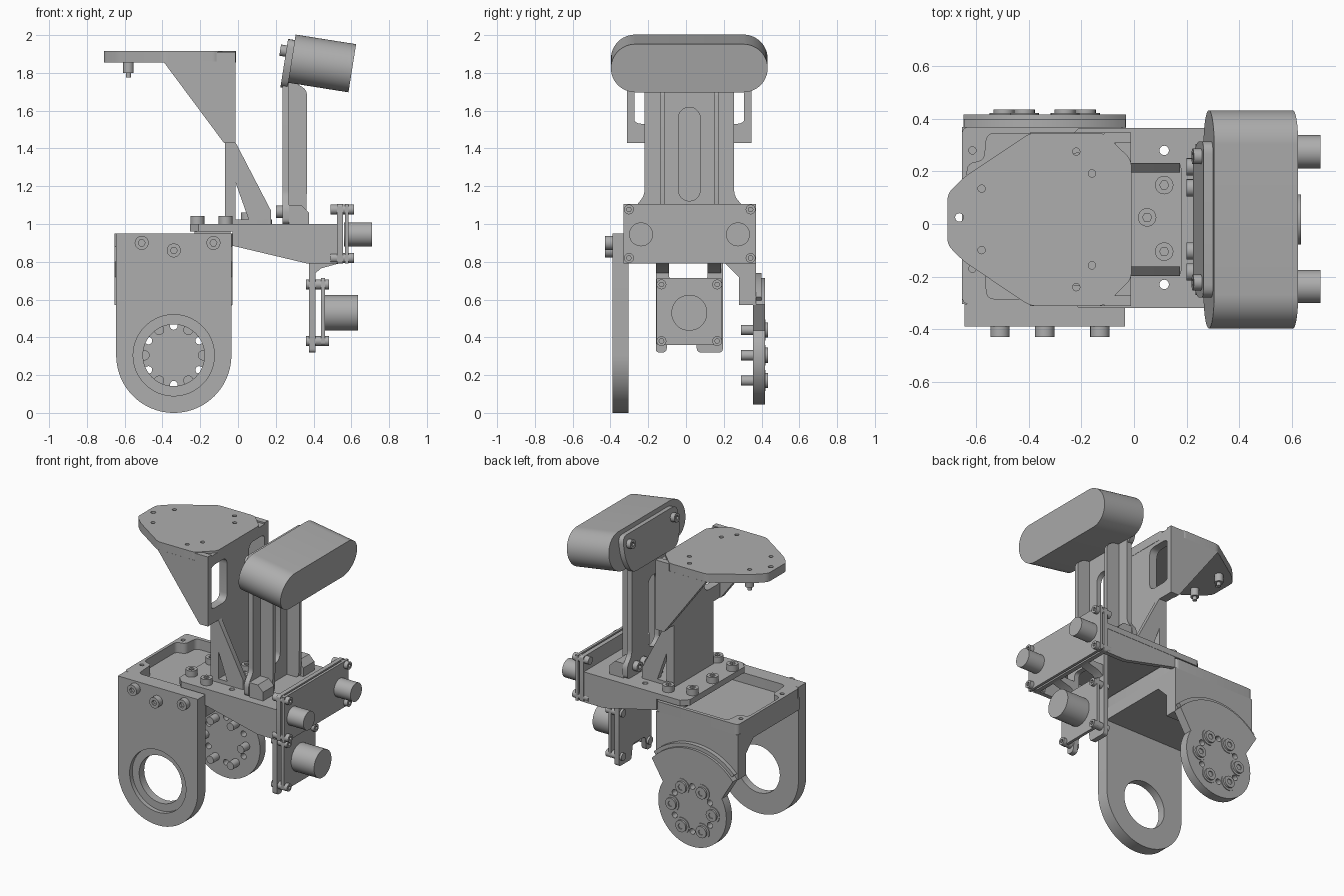
import bpy, bmesh, math
from mathutils import Matrix, Vector

old = bpy.data.objects.get("Cube")
if old:
    bpy.data.objects.remove(old, do_unlink=True)

GREY = (0.42, 0.42, 0.42, 1)
metal = bpy.data.materials.new("machined_grey")
metal.use_nodes = True
metal.diffuse_color = GREY
metal.node_tree.nodes["Principled BSDF"].inputs["Base Color"].default_value = GREY

MID = 0.0175  # symmetry plane of the upper assembly
# Drawing planes: x -> (y, z), y -> (x, z), z -> (x, y)
PLANES = {
    "x": Matrix(((0, 0, 1, 0), (1, 0, 0, 0), (0, 1, 0, 0), (0, 0, 0, 1))),
    "y": Matrix(((1, 0, 0, 0), (0, 0, -1, 0), (0, 1, 0, 0), (0, 0, 0, 1))),
    "z": Matrix.Identity(4),
}


def circle(u, v, r, n=40):
    return [(u + r * math.cos(math.tau * i / n), v + r * math.sin(math.tau * i / n)) for i in range(n)]


def arc(u, v, r, a, b, n=24):
    return [(u + r * math.cos(math.radians(a + (b - a) * i / n)),
             v + r * math.sin(math.radians(a + (b - a) * i / n))) for i in range(n + 1)]


def rect(u0, u1, v0, v1):
    return [(u0, v0), (u1, v0), (u1, v1), (u0, v1)]


def rounded(points, r, steps=5):
    """Replace every corner of an outline by a small curve."""
    out = []
    for i, p in enumerate(points):
        p = Vector(p)
        a, b = Vector(points[i - 1]) - p, Vector(points[(i + 1) % len(points)]) - p
        a = p + a.normalized() * min(r, a.length * 0.49)
        b = p + b.normalized() * min(r, b.length * 0.49)
        for k in range(steps + 1):
            t = k / steps
            out.append(tuple(a * (1 - t) ** 2 + p * 2 * t * (1 - t) + b * t * t))
    return out


def slab(name, axis, lo, hi, outline, holes=(), tilt=None):
    """Extrude an outline with holes between lo and hi along an axis."""
    curve = bpy.data.curves.new(name, "CURVE")
    curve.dimensions = "2D"
    curve.fill_mode = "BOTH"
    curve.extrude = (hi - lo) / 2
    for loop in [outline, *holes]:
        s = curve.splines.new("POLY")
        s.points.add(len(loop) - 1)
        for pt, (u, v) in zip(s.points, loop):
            pt.co = (u, v, 0, 1)
        s.use_cyclic_u = True
    temp = bpy.data.objects.new(name, curve)
    mesh = bpy.data.meshes.new_from_object(temp)
    bpy.data.objects.remove(temp)
    bpy.data.curves.remove(curve)
    shift = Matrix.Translation((0, 0, (lo + hi) / 2 * (-1 if axis == "y" else 1)))
    mesh.transform((tilt or Matrix.Identity(4)) @ PLANES[axis] @ shift)
    bm = bmesh.new()
    bm.from_mesh(mesh)
    bmesh.ops.remove_doubles(bm, verts=bm.verts, dist=0.0001)
    bmesh.ops.recalc_face_normals(bm, faces=bm.faces)
    bm.to_mesh(mesh)
    bm.free()
    mesh.name = name
    mesh.materials.clear()
    mesh.materials.append(metal)
    mesh.polygons.foreach_set("use_smooth", [True] * len(mesh.polygons))
    mesh.set_sharp_from_angle(angle=math.radians(30))
    ob = bpy.data.objects.new(name, mesh)
    bpy.context.collection.objects.link(ob)
    return ob


def bolt(name, axis, lo, hi, u, v, r, tilt=None):
    """Socket head: hi is the end that carries the hex socket."""
    step = (hi - lo) * 0.45
    slab(name + "_shank", axis, *sorted((lo, hi - step)), circle(u, v, r, 20), tilt=tilt)
    slab(name + "_head", axis, *sorted((hi - step, hi)), circle(u, v, r, 20), [circle(u, v, r * 0.5, 6)], tilt)


# Front bearing plate with counterbore
CX, CZ = -0.34, 0.305
bearing = arc(CX, CZ, 0.305, 180, 360, 40) + [(-0.035, 0.95), (-0.645, 0.95)]
slab("bearing_plate_face", "y", -0.39, -0.36, bearing, [circle(CX, CZ, 0.215, 64)])
slab("bearing_plate_body", "y", -0.36, -0.305, bearing, [circle(CX, CZ, 0.163, 64)])
for x, z in ((-0.51, 0.9), (-0.34, 0.86), (-0.13, 0.9)):
    bolt("plate_bolt", "y", -0.39, -0.43, x, z, 0.037)

# Recessed deck and rear wall
X0, X1 = -0.655, -0.03
slab("deck_floor", "z", 0.80, 0.88, rect(X0, X1, -0.305, 0.37))
pocket = [(-0.56, -0.285), (-0.06, -0.285), (-0.06, 0.345), (-0.56, 0.345),
          (-0.57, 0.24), (-0.635, 0.23), (-0.635, -0.12), (-0.57, -0.13)]
slab("deck_rim", "z", 0.88, 0.95, rounded(rect(X0, X1, -0.305, 0.37), 0.03),
     [rounded(pocket, 0.03)] + [circle(-0.615, y, 0.014, 16) for y in (0.28, -0.17)])
slab("rear_wall", "x", X0, X1, [(0.2, 0.8), (0.28, 0.72), (0.28, 0.57), (0.37, 0.57), (0.37, 0.8)])

# Rear flange: sector shoulder over a bolted disc
flange = arc(CX, CZ, 0.41, 41, 139) + arc(CX, CZ, 0.26, 150, 390, 48)
ring = [(CX + 0.155 * math.cos(math.radians(a)), CZ + 0.155 * math.sin(math.radians(a)))
        for a in range(0, 360, 30)]
slab("rear_flange", "y", 0.355, 0.417, flange, [circle(x, z, 0.02, 16) for x, z in ring[1::2]])
slab("flange_bead", "y", 0.37, 0.4, arc(CX, CZ, 0.435, 45, 135) + arc(CX, CZ, 0.4, 135, 45))
for x, z in ring[::2]:
    slab("flange_washer", "y", 0.417, 0.422, circle(x, z, 0.055, 24))
    bolt("flange_bolt", "y", 0.42, 0.435, x, z, 0.04)
    slab("flange_pin", "y", 0.29, 0.355, circle(x, z, 0.027, 20))

# Middle plate, side ribs and cross web
middle = [(0.53, -0.32), (0.53, 0.365), (-0.21, 0.365), (-0.255, 0.32), (-0.255, -0.275), (-0.21, -0.32)]
slab("middle_plate", "z", 0.96, 1.0, middle, [circle(0.115, y, 0.018, 16) for y in (0.28, -0.23)])
slab("middle_plate_pad", "z", 0.945, 0.96, rect(-0.23, -0.04, -0.28, 0.33))
rib = [(-0.03, 0.96), (-0.03, 0.885), (0.37, 0.79), (0.53, 0.79), (0.53, 0.96)]
for y in (-0.318, 0.333):
    slab("side_rib", "y", y, y + 0.03, rib)
for x, y in ((-0.215, -0.2), (-0.215, MID), (-0.215, 0.235), (-0.065, -0.25), (-0.065, 0.285)):
    bolt("middle_bolt", "z", 1.0, 1.042, x, y, 0.037)

# Upper end plates with two small cylinders
end = rect(-0.33, 0.37, 0.79, 1.105)
corners = [(y, z) for y in (-0.302, 0.342) for z in (0.82, 1.077)]
slab("end_bracket", "x", 0.525, 0.555, rounded(end, 0.015))
slab("end_cover", "x", 0.567, 0.585, end, [circle(0.342, 1.077, 0.014, 16)])
for y, z in corners:
    bolt("end_bolt", "x", 0.49, 0.613, y, z, 0.026)
for y in (-0.238, 0.275):
    slab("small_motor", "x", 0.56, 0.71, circle(y, 0.945, 0.063))

# Lower hanging bracket with motor
hanger = [(-0.16, 0.32), (-0.105, 0.32), (-0.09, 0.42), (0.045, 0.42), (0.06, 0.32),
          (0.195, 0.32), (0.195, 0.96), (-0.16, 0.96)]
slab("hanging_bracket", "x", 0.375, 0.41, rounded(hanger, 0.02),
     [rounded(rect(-0.09, 0.115, 0.7, 0.88), 0.03)])
for y in (-0.16, 0.115):
    slab("hanger_brace", "y", y, y + 0.07,
         [(0.41, 0.74), (0.44, 0.765), (0.53, 0.79), (0.53, 0.82), (0.41, 0.82)])
slab("motor_plate", "x", 0.44, 0.46, rounded(rect(-0.157, 0.19, 0.36, 0.715), 0.015))
slab("large_motor", "x", 0.455, 0.635, circle(MID, 0.53, 0.095, 48))
for y in (-0.13, 0.165):
    for z in (0.38, 0.68):
        bolt("motor_bolt", "x", 0.36, 0.483, y, z, 0.026)

# Slotted tower
tower = [(-0.27, 1.0), (0.305, 1.0), (0.305, 1.09), (0.255, 1.15), (0.255, 1.76), (-0.22, 1.76),
         (-0.22, 1.15), (-0.27, 1.09)]
slot = arc(MID, 1.56, 0.058, 0, 180, 14) + arc(MID, 1.18, 0.058, 180, 360, 14)
slab("tower_plate", "x", 0.235, 0.27, rounded(tower, 0.03), [slot])
web = rounded([(0.25, 1.0), (0.36, 1.0), (0.365, 1.2), (0.365, 1.71), (0.3, 1.75), (0.25, 1.75)], 0.03)
for s in (-1, 1):
    y = MID + s * 0.143
    slab("tower_rib", "y", y - 0.013, y + 0.013, web)
    y = MID + s * 0.22
    slab("tower_foot", "y", y - 0.06, y + 0.06,
         [(0.27, 1.0), (0.375, 1.0), (0.375, 1.06), (0.335, 1.1), (0.27, 1.1)])
    for d in (0.12, 0.2):
        bolt("foot_bolt", "x", 0.24, 0.2, MID + s * d, 1.065, 0.033)

# Tilted capsule head on its mounting plate
tilt = Matrix.Translation((0.445, 0, 1.85)) @ Matrix.Rotation(math.radians(9), 4, "Y")
half = 0.415 - 0.129
head = arc(MID + half, 0, 0.129, -90, 90) + arc(MID - half, 0, 0.129, 90, 270)
slab("capsule_head", "x", -0.162, 0.162, head, tilt=tilt)
mount = [(-0.23, -0.16), (0.265, -0.16), (0.315, -0.05), (0.315, 0.1), (-0.28, 0.1), (-0.28, -0.05)]
slab("head_mount", "x", -0.198, -0.162, rounded(mount, 0.05), tilt=tilt)
for s in (-1, 1):
    bolt("head_bolt", "x", -0.198, -0.23, MID + s * 0.24, 0.035, 0.03, tilt)

# Top platform
platform = [(-0.71, -0.08), (-0.645, -0.145), (-0.395, -0.312), (-0.115, -0.312), (-0.01, -0.21),
            (-0.01, 0.245), (-0.115, 0.347), (-0.395, 0.347), (-0.645, 0.18), (-0.71, 0.115)]
spots = [(-0.58, 0.117), (-0.16, 0.175), (-0.22, 0.258)]
holes = [circle(x, MID + s * y, 0.014, 16) for x, y in spots for s in (-1, 1)]
slab("top_platform", "z", 1.855, 1.915, rounded(platform, 0.025), holes + [circle(-0.665, 0.025, 0.016, 16)])
for x, y in spots[:2]:
    for s in (-1, 1):
        slab("platform_peg", "z", 1.8, 1.856, circle(x, MID + s * y, 0.028, 20))
        slab("peg_tip", "z", 1.775, 1.8, circle(x, MID + s * y, 0.014, 16))

# Support: flared windowed wall, triangular cheeks and lower gussets
wall = [(MID - 0.215, 1.0), (MID + 0.215, 1.0), (MID + 0.215, 1.43), (MID + 0.3, 1.43), (MID + 0.33, 1.47),
        (MID + 0.33, 1.9), (MID - 0.33, 1.9), (MID - 0.33, 1.47), (MID - 0.3, 1.43), (MID - 0.215, 1.43)]
windows = [rounded(rect(*sorted((MID + s * 0.12, MID + s * 0.3)), 1.53, 1.83), 0.05) for s in (-1, 1)]
slab("support_wall", "x", -0.07, -0.012, wall, windows)
cheek = [(-0.395, 1.86), (-0.075, 1.43), (-0.012, 1.43), (-0.012, 1.91), (-0.115, 1.91), (-0.115, 1.86)]
gusset = [(-0.07, 1.43), (-0.012, 1.43), (0.175, 1.07), (0.175, 1.0), (0.065, 1.0), (-0.07, 1.38)]
for s in (-1, 1):
    y = MID + s * 0.31
    slab("support_cheek", "y", y - 0.02, y + 0.02, cheek)
    y = MID + s * 0.197
    slab("support_gusset", "y", y - 0.018, y + 0.018, gusset)
slab("support_base", "z", 1.0, 1.025, rounded(rect(-0.07, 0.18, MID - 0.215, MID + 0.215), 0.02))
for x, y in ((0.115, 0.148), (0.05, 0.025), (0.115, -0.105)):
    bolt("base_bolt", "z", 1.025, 1.06, x, y, 0.035)
